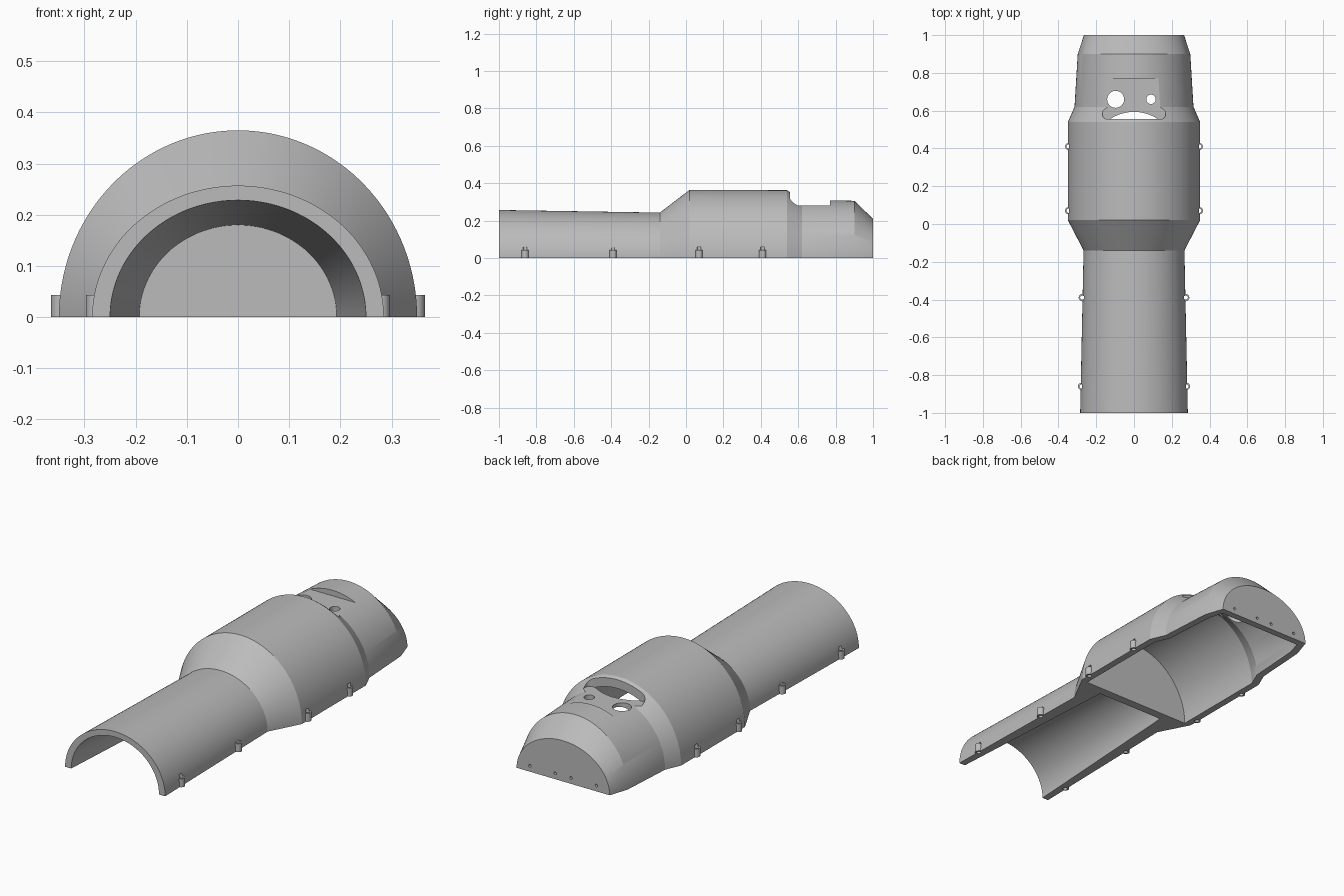
import bpy
import bmesh
from math import cos, sin, pi

cube = bpy.data.objects.get("Cube")
if cube:
    bpy.data.objects.remove(cube, do_unlink=True)

grey = bpy.data.materials.new("plain grey")
grey.use_nodes = True
COLOR = (0.5, 0.5, 0.5, 1)
grey.diffuse_color = COLOR
grey.node_tree.nodes["Principled BSDF"].inputs["Base Color"].default_value = COLOR


def finish(name, bm):
    bmesh.ops.recalc_face_normals(bm, faces=bm.faces)
    mesh = bpy.data.meshes.new(name)
    bm.to_mesh(mesh)
    bm.free()
    obj = bpy.data.objects.new(name, mesh)
    bpy.context.collection.objects.link(obj)
    mesh.materials.append(grey)
    return obj


def loft(name, stations, half, segs=72):
    """Skin elliptical rings (y, half width, height) running along y."""
    bm = bmesh.new()
    count = segs + 1 if half else segs * 2
    rings = []
    for y, rx, rz in stations:
        rings.append([bm.verts.new((rx * cos(pi * i / segs), y, rz * sin(pi * i / segs)))
                      for i in range(count)])
    for a, b in zip(rings, rings[1:]):
        for i in range(count):
            j = (i + 1) % count
            bm.faces.new((a[i], a[j], b[j], b[i]))
    bm.faces.new(rings[0])
    bm.faces.new(rings[-1])
    return finish(name, bm)


def cylinder(name, radius, start, end, axis="z"):
    """Upright cylinder, or one along y, between two points."""
    bm = bmesh.new()
    rings = []
    for p in (start, end):
        ring = []
        for i in range(32):
            u, v = radius * cos(pi * i / 16), radius * sin(pi * i / 16)
            offset = (u, v, 0) if axis == "z" else (u, 0, v)
            ring.append(bm.verts.new([c + o for c, o in zip(p, offset)]))
        rings.append(ring)
    a, b = rings
    for i in range(32):
        j = (i + 1) % 32
        bm.faces.new((a[i], a[j], b[j], b[i]))
    bm.faces.new(a)
    bm.faces.new(b)
    return finish(name, bm)


def box(name, low, high):
    bm = bmesh.new()
    bmesh.ops.create_cube(bm, size=1)
    for v in bm.verts:
        v.co = [(l + h) / 2 + c * (h - l) for c, l, h in zip(v.co, low, high)]
    upright = [e for e in bm.edges
               if abs(e.verts[0].co.z - e.verts[1].co.z) > 0.01]
    bmesh.ops.bevel(bm, geom=upright, offset=0.025, segments=5,
                    profile=0.5, affect="EDGES")
    return finish(name, bm)


def combine(target, tool, operation):
    mod = target.modifiers.new(operation.lower(), "BOOLEAN")
    mod.operation = operation
    mod.solver = "EXACT"
    mod.object = tool
    bpy.context.view_layer.objects.active = target
    bpy.ops.object.modifier_apply(modifier=mod.name)
    bpy.data.objects.remove(tool, do_unlink=True)


# Outer half shell
shell = loft("half_shell", [
    (-1.0, 0.285, 0.257), (-0.14, 0.267, 0.243), (0.02, 0.35, 0.365),
    (0.54, 0.35, 0.363), (0.62, 0.315, 0.312), (0.9, 0.298, 0.306),
    (1.0, 0.265, 0.21)], half=True)

# Screw bosses along both lower edges
boss_spots = [(side * x, y)
              for x, y in ((0.278, -0.86), (0.274, -0.39), (0.346, 0.07), (0.346, 0.41))
              for side in (-1, 1)]
for x, y in boss_spots:
    combine(shell, cylinder("boss", 0.019, (x, y, 0), (x, y, 0.043)), "UNION")

# Tapered front bore, and main cavity behind the bulkhead
combine(shell, loft("front_bore", [
    (-1.05, 0.253, 0.231), (-0.03, 0.193, 0.18)], half=False), "DIFFERENCE")
combine(shell, loft("main_cavity", [
    (0.015, 0.314, 0.327), (0.53, 0.314, 0.327), (0.61, 0.28, 0.268),
    (0.89, 0.262, 0.262), (0.965, 0.24, 0.208)], half=False), "DIFFERENCE")

# Flat recess on top, with two round openings
combine(shell, box("recess", (-0.167, 0.555, 0.28), (0.167, 0.77, 0.5)), "DIFFERENCE")
for x, radius in ((-0.097, 0.045), (0.09, 0.025)):
    combine(shell, cylinder("opening", radius, (x, 0.66, 0.1), (x, 0.66, 0.5)), "DIFFERENCE")

# Screw holes through the bosses
for x, y in boss_spots:
    combine(shell, cylinder("screw_hole", 0.011, (x, y, -0.1), (x, y, 0.059)), "DIFFERENCE")

# Small holes in the back wall
for x in (-0.19, -0.045, 0.045, 0.19):
    combine(shell, cylinder("pin_hole", 0.007, (x, 0.94, 0.03), (x, 1.1, 0.03), "y"),
            "DIFFERENCE")

bpy.ops.object.select_all(action="DESELECT")
shell.select_set(True)
bpy.context.view_layer.objects.active = shell
bpy.ops.object.shade_smooth_by_angle(angle=pi / 9)
